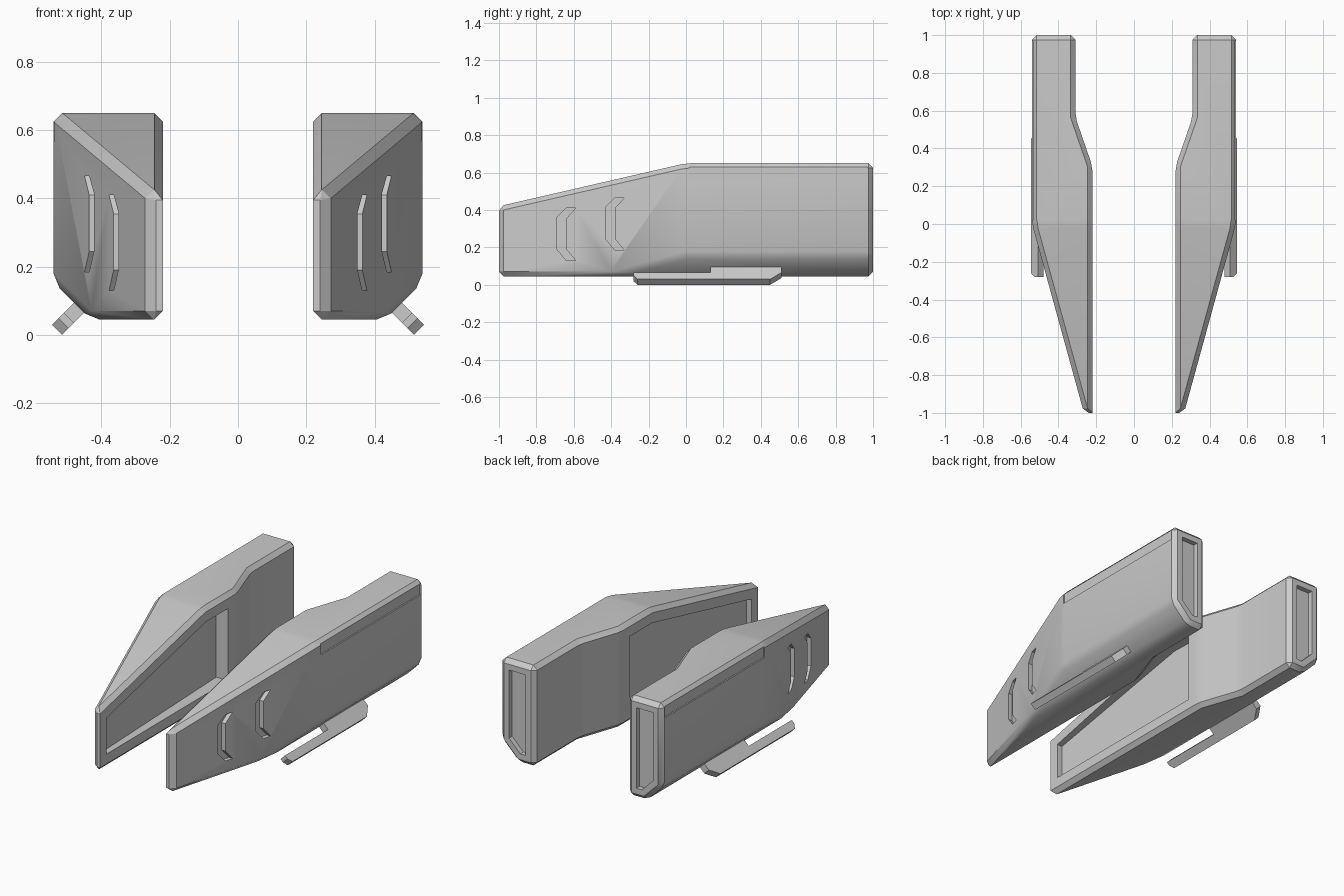
import bpy, bmesh, math
from mathutils import Vector

if "Cube" in bpy.data.objects:
    bpy.data.objects.remove(bpy.data.objects["Cube"])

R2 = math.sqrt(2)


def outer_x(y):
    """Tapered outer wall position toward the nose."""
    return 0.54 + 0.275 * min(y, 0)


def add_prism(bm, ring_a, ring_b):
    a = [bm.verts.new(p) for p in ring_a]
    b = [bm.verts.new(p) for p in ring_b]
    bm.faces.new(a)
    bm.faces.new(b[::-1])
    n = len(a)
    for i in range(n):
        bm.faces.new((a[i], b[i], b[(i + 1) % n], a[(i + 1) % n]))


def slice_off(bm, co, normal):
    bmesh.ops.bisect_plane(bm, geom=bm.verts[:] + bm.edges[:] + bm.faces[:], dist=1e-5,
                           plane_co=co, plane_no=Vector(normal).normalized(), clear_outer=True)
    bmesh.ops.edgeloop_fill(bm, edges=[e for e in bm.edges if e.is_boundary])


def recess(bm, face, inset, move):
    bmesh.ops.inset_individual(bm, faces=[face], thickness=inset, use_even_offset=True)
    floor = bmesh.ops.extrude_discrete_faces(bm, faces=[face])["faces"][0]
    for v in floor.verts:
        v.co += move(v.co)


def make_object(name, bm):
    bmesh.ops.recalc_face_normals(bm, faces=bm.faces[:])
    me = bpy.data.meshes.new(name)
    bm.to_mesh(me)
    bm.free()
    ob = bpy.data.objects.new(name, me)
    bpy.context.collection.objects.link(ob)
    return ob


def activate(ob):
    bpy.ops.object.select_all(action='DESELECT')
    ob.select_set(True)
    bpy.context.view_layer.objects.active = ob


# Pod body: plan outline extruded up, then sliced by the nose slope and lower chamfer
plan = [(.22, -1), (outer_x(-1), -1), (.54, 0), (.54, 1), (.31, 1), (.31, .565), (.22, .305)]
bm = bmesh.new()
add_prism(bm, [(x, y, .045) for x, y in plan], [(x, y, .65) for x, y in plan])
bmesh.ops.recalc_face_normals(bm, faces=bm.faces[:])
slice_off(bm, (0, 0, .65), (0, -.23, 1))
slice_off(bm, (.54, 0, .155), (1, 0, -1))
bmesh.ops.recalc_face_normals(bm, faces=bm.faces[:])

# Bevelled edges, leaving the inner nose edge sharp
edges = [e for e in bm.edges if e.calc_face_angle(0) > .1
         and not all(v.co.x < .23 and v.co.y < -.99 for v in e.verts)]
bmesh.ops.bevel(bm, geom=edges, offset=.025, offset_type='OFFSET', segments=1,
                profile=.5, affect='EDGES', clamp_overlap=False)
bmesh.ops.recalc_face_normals(bm, faces=bm.faces[:])

# Rear recess and inner side recess
rear = max((f for f in bm.faces if f.normal.y > .99), key=lambda f: f.calc_area())
inner = max((f for f in bm.faces if f.normal.x < -.99 and f.calc_center_median().x < .23),
            key=lambda f: f.calc_area())
recess(bm, rear, .035, lambda c: Vector((0, -.03, 0)))
recess(bm, inner, .06, lambda c: Vector((.071 + .038 * c.y, 0, 0)))
pod = make_object("side_pod", bm)

# Cutter for the two chevron grooves and the long upper panel
chevron = [(-.64, .41), (-.59, .41), (-.64, .355), (-.64, .19),
           (-.59, .13), (-.64, .13), (-.69, .19), (-.69, .36)]
panel = [(.02, .565), (.97, .565), (.97, .63), (.02, .63)]
bm = bmesh.new()
for pts, depth in ((chevron, .025),
                   ([(y + .26, z + .055) for y, z in chevron], .025),
                   (panel, .008)):
    add_prism(bm, [(outer_x(y) - depth, y, z) for y, z in pts],
              [(outer_x(y) + .03, y, z) for y, z in pts])
cutter = make_object("groove_cutter", bm)
cutter.hide_render = True
cut = pod.modifiers.new("grooves", 'BOOLEAN')
cut.operation = 'DIFFERENCE'
cut.solver = 'EXACT'
cut.object = cutter
activate(pod)
bpy.ops.object.modifier_apply(modifier=cut.name)
bpy.data.objects.remove(cutter)
bpy.ops.object.shade_smooth_by_angle(angle=math.radians(25))

# Clip fin standing off the lower chamfer at 45 degrees
fin = [(-.28, .042), (-.28, .065), (-.26, .092), (.45, .092),
       (.51, .042), (.51, -.005), (.13, -.005), (.13, .042)]
bm = bmesh.new()
add_prism(bm, *[[(.465 + (h + t) / R2, y, .08 + (t - h) / R2) for y, h in fin]
                for t in (-.021, .021)])
clip = make_object("clip_fin", bm)

# Mirror both parts to the other side
for ob in (pod, clip):
    ob.modifiers.new("mirror", 'MIRROR').use_mirror_merge = False
